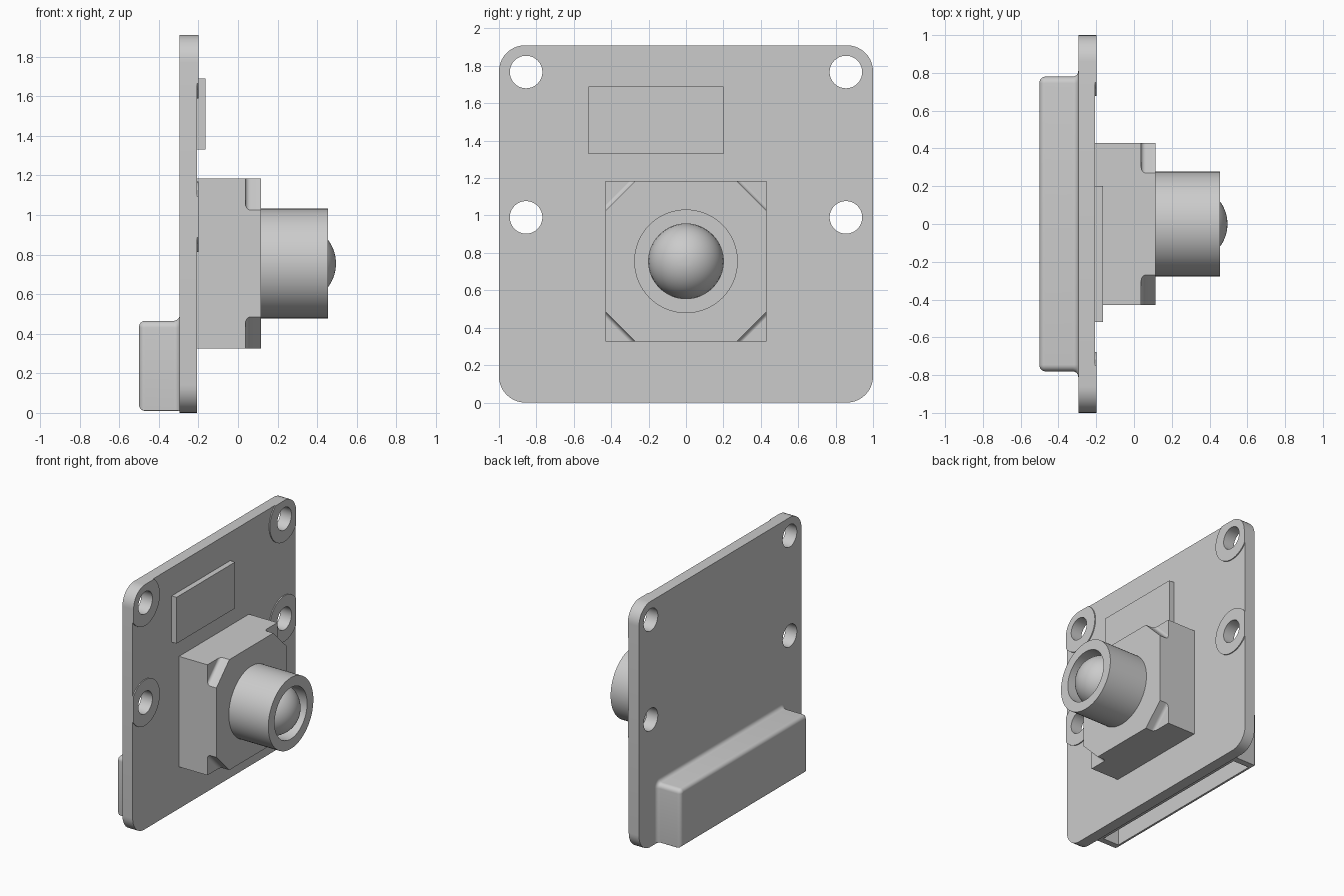
import bpy, bmesh, math

if "Cube" in bpy.data.objects:
    bpy.data.objects.remove(bpy.data.objects["Cube"])

grey = bpy.data.materials.new("light grey")
grey.diffuse_color = (0.6, 0.6, 0.6, 1)
grey.use_nodes = True
grey.node_tree.nodes["Principled BSDF"].inputs["Base Color"].default_value = grey.diffuse_color


def loft(name, rings, cap_start=True, cap_end=True):
    """Skin matching closed rings of points, with optional end caps."""
    bm = bmesh.new()
    loops = [[bm.verts.new(p) for p in r] for r in rings]
    for a, b in zip(loops, loops[1:]):
        for i in range(len(a)):
            j = (i + 1) % len(a)
            bm.faces.new((a[i], a[j], b[j], b[i]))
    if cap_start:
        bm.faces.new(loops[0][::-1])
    if cap_end:
        bm.faces.new(loops[-1])
    # rings run counter-clockwise seen from +x, so flip when lofting towards -x
    if rings[-1][0][0] < rings[0][0][0]:
        bmesh.ops.reverse_faces(bm, faces=bm.faces[:])
    me = bpy.data.meshes.new(name)
    bm.to_mesh(me)
    bm.free()
    me.materials.append(grey)
    ob = bpy.data.objects.new(name, me)
    bpy.context.collection.objects.link(ob)
    return ob


def smooth(ob):
    bpy.ops.object.select_all(action='DESELECT')
    ob.select_set(True)
    bpy.context.view_layer.objects.active = ob
    bpy.ops.object.shade_smooth_by_angle(angle=math.radians(32))


def rounded(x, y0, y1, z0, z1, r_bot, r_top, n=10):
    pts = []
    for cy, cz, r, a in ((y1, z1, r_top, 0), (y0, z1, r_top, 90),
                         (y0, z0, r_bot, 180), (y1, z0, r_bot, 270)):
        sy, sz = (1 if cy == y1 else -1), (1 if cz == z1 else -1)
        for i in range(n + 1):
            t = math.radians(a + 90 * i / n)
            pts.append((x, cy - sy * r + r * math.cos(t),
                        cz - sz * r + r * math.sin(t)))
    return pts


def circle(x, r, cy, cz, n=64):
    return [(x, cy + r * math.cos(2 * math.pi * i / n),
             cz + r * math.sin(2 * math.pi * i / n)) for i in range(n)]


def rect(x, y0, y1, z0, z1):
    return [(x, y1, z1), (x, y0, z1), (x, y0, z0), (x, y1, z0)]


def box(name, x0, x1, *yz):
    return loft(name, [rect(x0, *yz), rect(x1, *yz)])


def boolean(ob, cutter, op):
    m = ob.modifiers.new("cut", 'BOOLEAN')
    m.object, m.operation, m.solver = cutter, op, 'EXACT'
    bpy.context.view_layer.objects.active = ob
    bpy.ops.object.modifier_apply(modifier=m.name)
    bpy.data.objects.remove(cutter)


def outline(x):
    return rounded(x, -1, 1, 0, 1.91, 0.14, 0.14)


# circuit board with four mounting holes, each with a thin raised pad
BACK, FRONT, PAD = -0.295, -0.207, -0.199
board = loft("circuit_board", [outline(BACK), outline(FRONT)])
for y in (-0.855, 0.855):
    for z in (0.99, 1.767):
        boolean(board, loft("hole", [circle(-0.4, 0.087, y, z),
                                     circle(-0.1, 0.087, y, z)]), 'DIFFERENCE')
        pad = loft("mounting_pad", [circle(FRONT, 0.178, y, z),
                                    circle(PAD, 0.178, y, z)])
        boolean(pad, loft("trim", [outline(-0.4), outline(-0.1)]), 'INTERSECT')
        boolean(pad, loft("hole", [circle(-0.4, 0.087, y, z),
                                   circle(-0.1, 0.087, y, z)]), 'DIFFERENCE')
        smooth(pad)
smooth(board)

# flat chip
box("chip", FRONT, -0.165, -0.52, 0.2, 1.33, 1.69)

# camera housing: square base, then a front with filleted corner notches
CZ, H = 0.755, 0.43
box("housing_base", FRONT, 0.038, -H, H, CZ - H, CZ + H)


def octagon(x, c):
    k = H - c
    return [(x, y, CZ + z) for y, z in ((H, k), (k, H), (-k, H), (-H, k),
                                       (-H, -k), (-k, -H), (k, -H), (H, -k))]


rings = []
for i in range(7):
    t = math.pi / 2 * i / 6
    rings.append(octagon(0.038 + 0.025 * (1 - math.cos(t)),
                         0.16 - 0.03 * (1 - math.sin(t))))
smooth(loft("housing_front", rings + [octagon(0.115, 0.16)], cap_start=False))

# lens barrel with a recess, and the domed lens inside it
smooth(loft("lens_barrel", [circle(x, r, 0, CZ) for x, r in (
    (0.115, 0.277), (0.455, 0.277), (0.4551, 0.2), (0.295, 0.2))],
    cap_start=False))
dome = []
for i in range(16):
    t = math.pi / 2 * i / 16
    dome.append(circle(0.295 + 0.2 * math.sin(t), 0.2 * math.cos(t), 0, CZ))
smooth(loft("lens", dome, cap_start=False))

# rear connector: flared foot, rounded back edges, open slot underneath
steps = []
for i in range(7):
    t = math.pi / 2 * i / 6
    steps.append((BACK - 0.03 * (1 - math.cos(t)), 0.03 * (1 - math.sin(t))))
for i in range(7):
    t = math.pi / 2 * i / 6
    steps.append((-0.47 - 0.03 * math.sin(t), -0.03 * (1 - math.cos(t))))
rings = []
for x, o in steps:
    w = 0.78 + o
    rings.append(rounded(x, -w, w, 0.01 - min(o, 0), 0.465 + o,
                         0.004, 0.035 + o, 6))
connector = loft("rear_connector", rings)
boolean(connector, box("slot", -0.465, -0.325, -0.73, 0.73, -0.1, 0.3),
        'DIFFERENCE')
smooth(connector)
